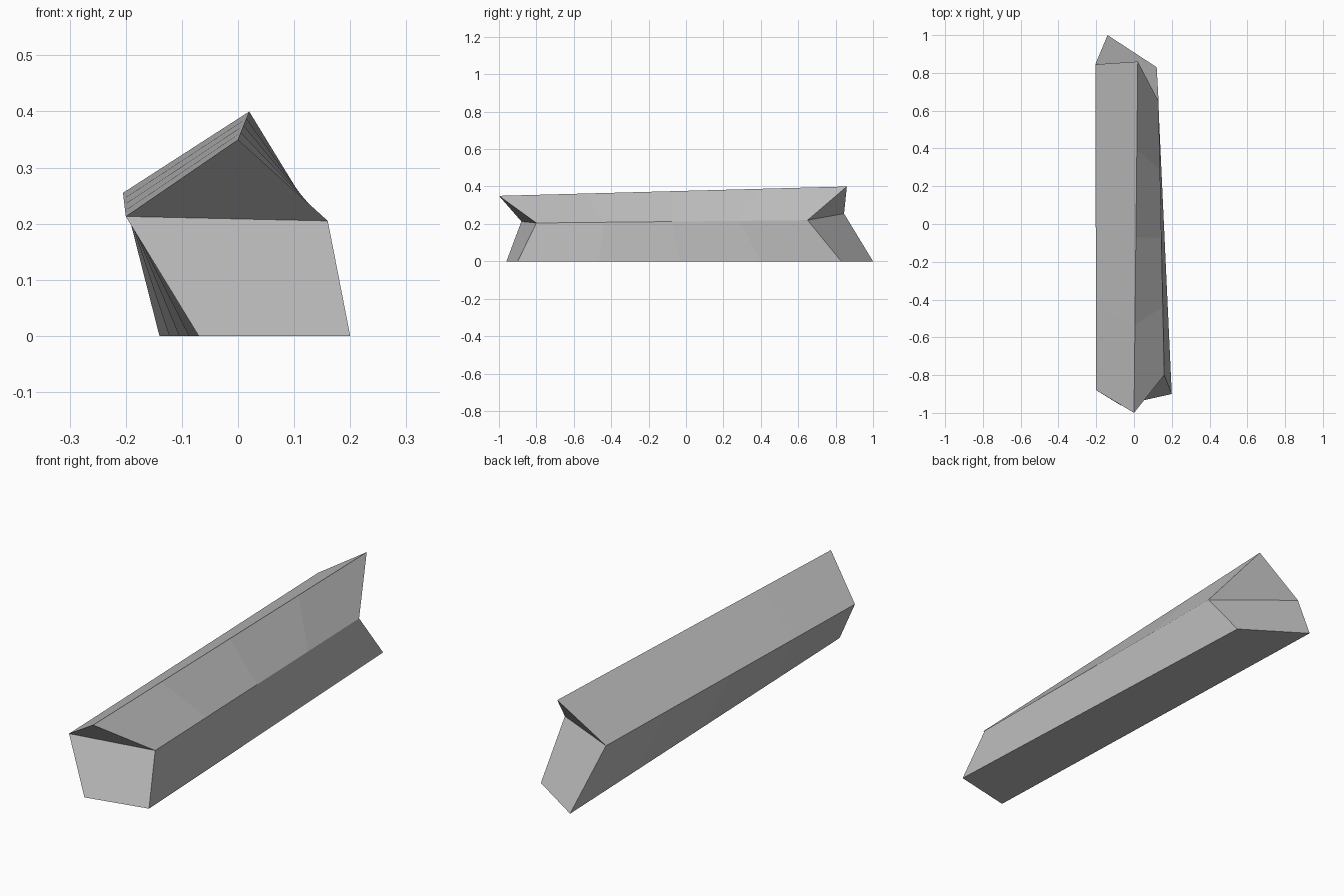
import bpy, bmesh
from mathutils import Vector

cube = bpy.data.objects.get("Cube")
if cube:
    bpy.data.objects.remove(cube, do_unlink=True)

# Single stone-grey material
grey = bpy.data.materials.new("plain_grey")
grey.use_nodes = True
colour = (0.5, 0.5, 0.5, 1)
grey.diffuse_color = colour
grey.node_tree.nodes["Principled BSDF"].inputs["Base Color"].default_value = colour

# Five-sided end profiles: ridge, left eave, left foot, right foot, right eave
front = [(0, -1, 0.35), (0.16, -0.8, 0.205), (0.2, -0.9, 0),
         (-0.07, -0.96, 0), (-0.2, -0.88, 0.213)]
back = [(0.02, 0.86, 0.4), (0.13, 0.65, 0.22), (0.12, 0.83, 0),
        (-0.14, 1, 0), (-0.205, 0.845, 0.255)]
SEGMENTS = 4

# Twisted bar lofted between the two ends
bm = bmesh.new()
rings = [[bm.verts.new(Vector(a).lerp(Vector(b), s / SEGMENTS))
          for a, b in zip(front, back)] for s in range(SEGMENTS + 1)]
for near, far in zip(rings, rings[1:]):
    for i in range(len(near)):
        j = (i + 1) % len(near)
        bm.faces.new((near[i], near[j], far[j], far[i]))

# Notched ends: a leaning gable triangle above a sloping quad
for ring in (rings[0], rings[-1]):
    ridge, left_eave, left_foot, right_foot, right_eave = ring
    bm.faces.new((ridge, left_eave, right_eave))
    bm.faces.new((left_eave, left_foot, right_foot, right_eave))
bmesh.ops.recalc_face_normals(bm, faces=bm.faces)

mesh = bpy.data.meshes.new("gabled_bar")
bm.to_mesh(mesh)
bm.free()
mesh.materials.append(grey)
bar = bpy.data.objects.new("gabled_bar", mesh)
bpy.context.collection.objects.link(bar)
